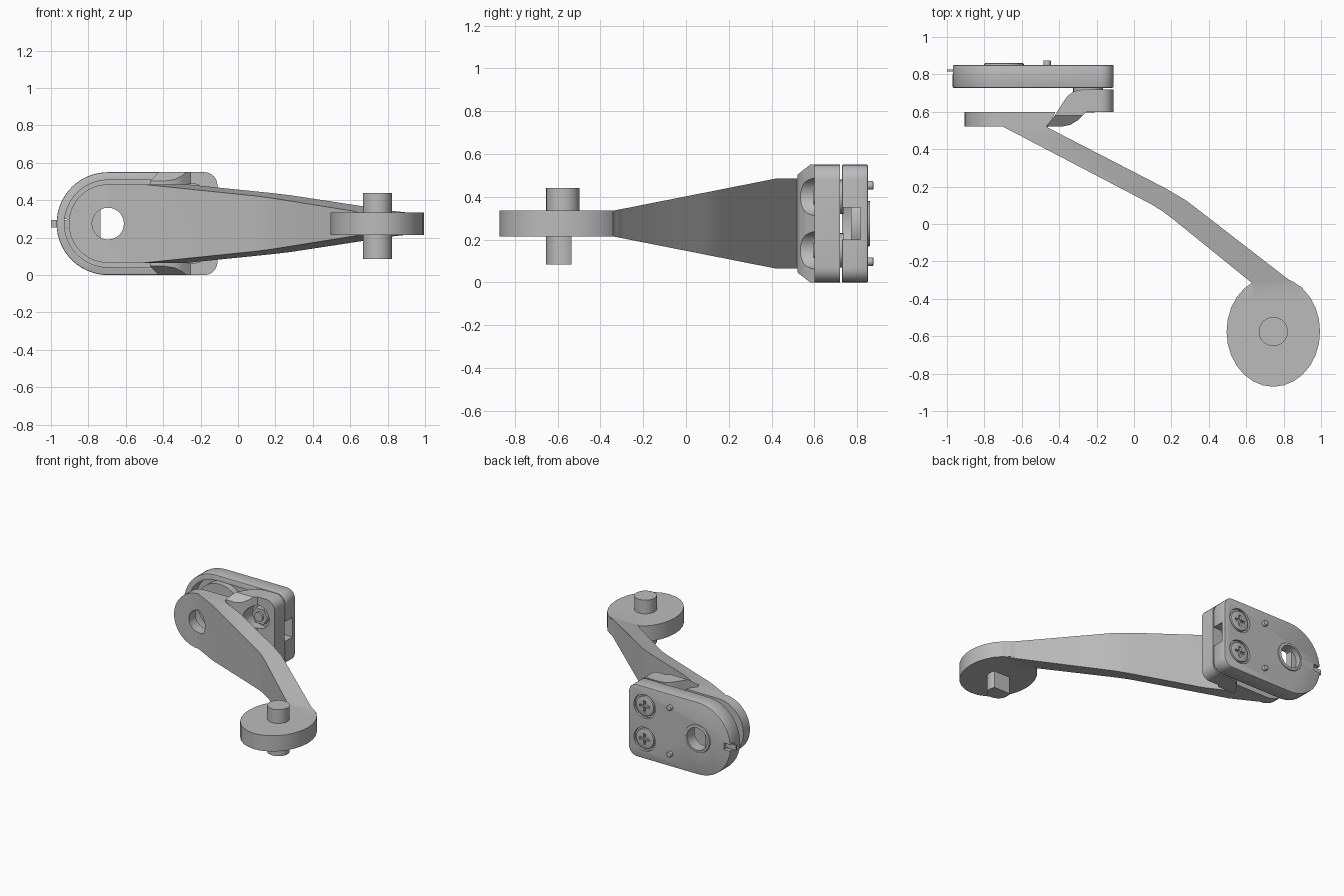
import bpy, bmesh
from math import cos, sin, pi, radians
from mathutils import Vector

cube = bpy.data.objects.get("Cube")
if cube:
    bpy.data.objects.remove(cube, do_unlink=True)

grey = bpy.data.materials.new("plain grey")
grey.use_nodes = True
COLOR = (0.5, 0.5, 0.5, 1)
grey.diffuse_color = COLOR
grey.node_tree.nodes["Principled BSDF"].inputs["Base Color"].default_value = COLOR

MID = 0.275          # height of the centre plane
HUB = (-0.695, MID)  # pivot axis in x, z


def arc(c, rx, a0, a1, n, ry=None):
    """Points on an arc, angles in degrees."""
    ry = ry or rx
    return [(c[0] + rx * cos(radians(a0 + (a1 - a0) * i / n)),
             c[1] + ry * sin(radians(a0 + (a1 - a0) * i / n))) for i in range(n + 1)]


def circle(c, r, n=32, ry=None, turn=0):
    return arc(c, r, turn, turn + 360, n, ry)[:-1]


def rect(a0, b0, a1, b1):
    return [(a0, b0), (a1, b0), (a1, b1), (a0, b1)]


def d_shape(c, r, flat, toward):
    """Circle with one flat side facing the given angle."""
    return arc(c, r, toward + flat, toward + 360 - flat, 28)


def capsule(inset, right, corner):
    """Plate outline: round at -x, small rounded corners at +x."""
    r = MID - inset
    pts = arc(HUB, r, 90, 270, 28)
    pts += arc((right - corner, inset + corner), corner, -90, 0, 6)
    pts += arc((right - corner, 2 * MID - inset - corner), corner, 0, 90, 6)
    return pts


def prism(name, pts, axis, lo, hi):
    """Extrude a closed outline along an axis."""
    place = {"x": lambda a, b, t: (t, a, b),
             "y": lambda a, b, t: (a, t, b),
             "z": lambda a, b, t: (a, b, t)}[axis]
    bm = bmesh.new()
    face = bm.faces.new([bm.verts.new(place(a, b, lo)) for a, b in pts])
    ext = bmesh.ops.extrude_face_region(bm, geom=[face])
    move = Vector(place(0, 0, hi - lo))
    bmesh.ops.translate(bm, vec=move,
                        verts=[g for g in ext["geom"] if isinstance(g, bmesh.types.BMVert)])
    bmesh.ops.recalc_face_normals(bm, faces=bm.faces)
    mesh = bpy.data.meshes.new(name)
    bm.to_mesh(mesh)
    bm.free()
    obj = bpy.data.objects.new(name, mesh)
    bpy.context.collection.objects.link(obj)
    mesh.materials.append(grey)
    return obj


def activate(obj):
    bpy.ops.object.select_all(action="DESELECT")
    obj.select_set(True)
    bpy.context.view_layer.objects.active = obj


def combine(obj, operation, *tools):
    """Apply booleans and discard the tool shapes."""
    activate(obj)
    for tool in tools:
        mod = obj.modifiers.new("shape", "BOOLEAN")
        mod.operation, mod.object, mod.solver = operation, tool, "EXACT"
        bpy.ops.object.modifier_apply(modifier=mod.name)
        bpy.data.objects.remove(tool, do_unlink=True)


def bevel(obj, width):
    activate(obj)
    mod = obj.modifiers.new("edge", "BEVEL")
    mod.width, mod.segments, mod.limit_method = width, 2, "ANGLE"
    bpy.ops.object.modifier_apply(modifier=mod.name)


SCREWS = [(-0.245, MID - 0.125), (-0.245, MID + 0.125)]

# Swing arm: plan outline, then trimmed to its side taper and rounded end
arm = prism("swing_arm", [
    (-0.95, 0.52), (-0.70, 0.52), (0.09, 0.107), (0.15, 0.07), (0.21, 0.025), (0.63, -0.315),
    (0.66, -0.45), (0.85, -0.45), (0.90, -0.34), (0.83, -0.30), (0.345, 0.075), (0.28, 0.125),
    (0.17, 0.19), (-0.46, 0.515), (-0.42, 0.60), (-0.95, 0.60)], "z", 0, 0.55)
half = [(0.65, 0.21), (0.42, 0.21), (-0.34, 0.06), (-0.6, 0.06)]
taper = prism("taper", [(y, MID + h) for y, h in half] + [(y, MID - h) for y, h in half[::-1]],
              "x", -1.2, 1.2)
round_end = prism("round_end", arc(HUB, 0.21, 90, 270, 24)
                  + [(1.2, MID - 0.21), (1.2, MID + 0.21)], "y", -1, 1)
combine(arm, "INTERSECT", taper, round_end)
combine(arm, "DIFFERENCE", prism("bore", circle(HUB, 0.085), "y", 0.4, 0.7))

# Oval foot with a round pin above and a flatted pin below
foot = (0.745, -0.575)
prism("foot_disc", circle(foot, 0.25, 28, 0.295), "z", 0.215, 0.335)
prism("upper_pin", circle(foot, 0.078), "z", 0.30, 0.44)
prism("lower_pin", d_shape(foot, 0.078, 59, 90), "z", 0.085, 0.25)

# Bracket joining the arm to the housing
bracket = prism("bracket", [
    (-0.47, 0.52), (-0.39, 0.52), (-0.34, 0.53), (-0.30, 0.555), (-0.255, 0.60), (-0.11, 0.60),
    (-0.11, 0.72), (-0.27, 0.72), (-0.32, 0.71), (-0.355, 0.685), (-0.38, 0.65), (-0.42, 0.585)],
    "z", -0.1, 0.65)
chamfer = prism("chamfer", [(0.51, 0.055), (0.58, 0), (0.8, 0), (0.8, 0.55), (0.58, 0.55),
                            (0.51, 0.495)], "x", -1, 0)
combine(bracket, "INTERSECT", chamfer, prism("outline", capsule(0, -0.11, 0.07), "y", 0.4, 0.9))
combine(bracket, "DIFFERENCE",
        *[prism("pocket", circle(s, 0.088), "y", 0.4, 0.655) for s in SCREWS])

# Housing: hollow front, cable slot, sensor hole and tab notch
housing = prism("housing", capsule(0, -0.11, 0.07), "y", 0.728, 0.85)
bevel(housing, 0.006)
combine(housing, "DIFFERENCE",
        prism("hollow", capsule(0.042, -0.36, 0.05), "y", 0.6, 0.82),
        prism("slot", rect(-0.45, 0.20, 0, 0.35), "y", 0.6, 0.815),
        prism("sensor_hole", circle(HUB, 0.1), "y", 0.6, 1),
        prism("notch", rect(-1.1, 0.25, -0.915, 0.30), "y", 0.80, 0.9),
        *[prism("seat", circle(s, 0.09), "y", 0.832, 0.9) for s in SCREWS])

# Sensor with a flatted bore, rear collar and locating tab
sensor = prism("sensor", circle(HUB, 0.19), "y", 0.77, 0.82)
combine(sensor, "DIFFERENCE", prism("flat_bore", d_shape(HUB, 0.085, 62, 180), "y", 0.6, 1))
collar = prism("sensor_collar", circle(HUB, 0.106), "y", 0.815, 0.86)
bevel(collar, 0.006)
combine(collar, "DIFFERENCE", prism("collar_bore", circle(HUB, 0.085), "y", 0.6, 1))
prism("sensor_tab", rect(-1.0, 0.255, -0.87, 0.295), "y", 0.815, 0.825)

# Screws, nuts and locating pins, one of each per side
for side, s in zip(("lower", "upper"), SCREWS):
    head = prism(side + "_screw_head", circle(s, 0.076), "y", 0.82, 0.85)
    bevel(head, 0.008)
    x, z = s
    combine(head, "DIFFERENCE",
            prism("cross_a", rect(x - 0.042, z - 0.009, x + 0.042, z + 0.009), "y", 0.835, 0.9),
            prism("cross_b", rect(x - 0.009, z - 0.042, x + 0.009, z + 0.042), "y", 0.835, 0.9))
    prism(side + "_screw_shaft", circle(s, 0.035, 20), "y", 0.595, 0.83)
    prism(side + "_nut", circle(s, 0.066, 6), "y", 0.612, 0.66)
    prism(side + "_washer", circle(s, 0.08), "y", 0.70, 0.735)
    pin = prism(side + "_locating_pin",
                circle((-0.465, MID + (0.178 if side == "upper" else -0.178)), 0.02, 16),
                "y", 0.83, 0.875)
    bevel(pin, 0.005)

# Soft shading on curves, crisp edges elsewhere
for obj in list(bpy.context.collection.objects):
    if obj.type == "MESH" and grey.name in obj.data.materials:
        activate(obj)
        bpy.ops.object.shade_smooth_by_angle(angle=radians(30))
